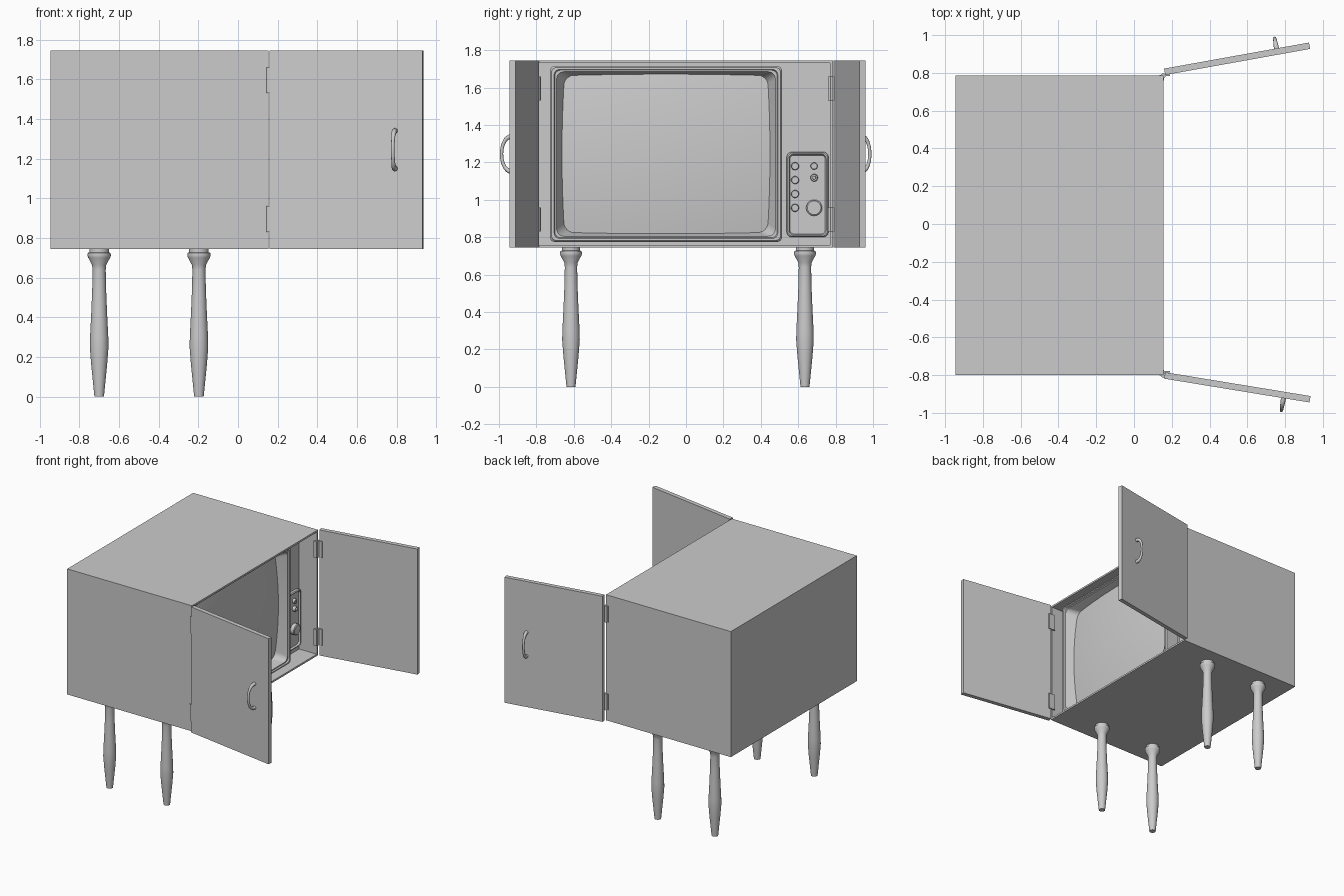
import bpy, bmesh
from math import radians, sin, cos, pi
from mathutils import Matrix, Vector

if "Cube" in bpy.data.objects:
    bpy.data.objects.remove(bpy.data.objects["Cube"])


def finish(name, bm, smooth=True):
    bmesh.ops.recalc_face_normals(bm, faces=bm.faces)
    me = bpy.data.meshes.new(name)
    bm.to_mesh(me)
    bm.free()
    ob = bpy.data.objects.new(name, me)
    bpy.context.collection.objects.link(ob)
    if smooth:
        bpy.ops.object.select_all(action='DESELECT')
        ob.select_set(True)
        bpy.context.view_layer.objects.active = ob
        bpy.ops.object.shade_smooth_by_angle(angle=radians(35))
    return ob


def add_box(bm, lo, hi):
    lo, hi = Vector(lo), Vector(hi)
    m = Matrix.Translation((lo + hi) / 2) @ Matrix.Diagonal((hi - lo).to_4d())
    m[3][3] = 1
    return bmesh.ops.create_cube(bm, size=1, matrix=m)['verts']


def loft(bm, rings, cap_start=False, cap_end=False):
    """Bridge a list of closed point loops."""
    vs = [[bm.verts.new(p) for p in ring] for ring in rings]
    n = len(vs[0])
    for a, b in zip(vs, vs[1:]):
        for i in range(n):
            bm.faces.new((a[i], a[(i + 1) % n], b[(i + 1) % n], b[i]))
    if cap_start:
        bm.faces.new(vs[0])
    if cap_end:
        bm.faces.new(vs[-1])


def round_rect(cy, cz, x, hw, hh, r, seg=6):
    """Rounded rectangle loop in the y-z plane at depth x."""
    pts = []
    for k, (sy, sz) in enumerate(((1, 1), (-1, 1), (-1, -1), (1, -1))):
        for i in range(seg + 1):
            a = (k + i / seg) * pi / 2
            pts.append((x, cy + sy * (hw - r) + r * cos(a), cz + sz * (hh - r) + r * sin(a)))
    return pts


def lathe(name, profile, origin, axis='Z', n=28):
    """Turned solid from (radius, height) pairs."""
    bm = bmesh.new()
    rings = []
    for r, h in profile:
        ring = []
        for i in range(n):
            c, s = r * cos(2 * pi * i / n), r * sin(2 * pi * i / n)
            p = Vector((c, s, h)) if axis == 'Z' else Vector((h, c, s))
            ring.append(p + Vector(origin))
        rings.append(ring)
    loft(bm, rings, True, True)
    return finish(name, bm)


# Cabinet: box with a shallow recess in its +x face
bm = bmesh.new()
add_box(bm, (-0.945, -0.80, 0.745), (0.155, 0.785, 1.745))
bm.faces.ensure_lookup_table()
bmesh.ops.recalc_face_normals(bm, faces=bm.faces)
front = max(bm.faces, key=lambda f: f.calc_center_median().x)
bmesh.ops.inset_region(bm, faces=[front], thickness=0.02)
ext = bmesh.ops.extrude_discrete_faces(bm, faces=[front])['faces'][0]
bmesh.ops.translate(bm, verts=ext.verts, vec=(-0.155, 0, 0))
finish('cabinet', bm, False)

# Screen surround: stepped rim with tapered inner walls
CY, CZ = -0.107, 1.245
bm = bmesh.new()
loft(bm, [round_rect(CY, CZ, *p) for p in (
    (0.0, 0.62, 0.47, 0.025), (0.10, 0.62, 0.47, 0.025), (0.11, 0.612, 0.462, 0.025),
    (0.11, 0.598, 0.452, 0.03), (0.10, 0.594, 0.448, 0.03), (0.10, 0.585, 0.440, 0.04),
    (-0.04, 0.515, 0.405, 0.06))])
finish('screen_surround', bm)

# Screen: bulging glass that cuts into the tapered walls
bm = bmesh.new()
bmesh.ops.create_grid(bm, x_segments=24, y_segments=20, size=1)
for v in bm.verts:
    u, w = v.co.x, v.co.y
    v.co = (0.075 - 0.035 * u * u - 0.03 * w * w, CY + 0.572 * u, CZ + 0.435 * w)
screen = finish('screen', bm)
if screen.data.polygons[0].normal.x < 0:
    screen.data.flip_normals()

# Control panel with raised rim
bm = bmesh.new()
loft(bm, [round_rect(0.65, 1.028, *p) for p in (
    (0.0, 0.112, 0.228, 0.03), (0.02, 0.112, 0.228, 0.03), (0.026, 0.106, 0.222, 0.026),
    (0.026, 0.100, 0.216, 0.024), (0.012, 0.094, 0.210, 0.02))], cap_end=True)
finish('control_panel', bm)


def knob(name, y, z, r, depth):
    lathe(name, [(r, 0.005), (r, depth - 0.005), (r * 0.85, depth)], (0, y, z), 'X', 20)


for i in range(4):
    knob('push_button', 0.583, 1.18 - 0.0745 * i, 0.021, 0.03)
knob('upper_dial', 0.685, 1.18, 0.019, 0.03)
knob('middle_dial', 0.685, 1.118, 0.020, 0.035)
knob('middle_dial_cap', 0.685, 1.118, 0.010, 0.045)
knob('large_dial', 0.685, 0.957, 0.043, 0.045)
bm = bmesh.new()
add_box(bm, (0.02, 0.682, 1.164), (0.038, 0.688, 1.196))
finish('upper_dial_grip', bm, False)

# Turned legs
LEG = [(0.024, 0), (0.027, 0.03), (0.040, 0.16), (0.047, 0.25), (0.046, 0.30), (0.040, 0.42),
       (0.035, 0.54), (0.033, 0.64), (0.036, 0.665), (0.055, 0.70), (0.059, 0.712),
       (0.057, 0.725), (0.049, 0.728), (0.049, 0.75)]
for x in (-0.70, -0.197):
    for y in (-0.615, 0.636):
        lathe('leg', LEG, (x, y, 0))

# Doors with bow handles: side, hinge y, opening angle, handle distance and reach
for side, hy, ang, along, reach in ((1, 0.789, 10.2, 0.605, 0.063), (-1, -0.785, 9.3, 0.64, 0.074)):
    place = Matrix.Translation((0.165, hy, 0)) @ Matrix.Rotation(radians(side * ang), 4, 'Z')
    bm = bmesh.new()
    add_box(bm, (0, min(0, side * 0.034), 0.745), (0.78, max(0, side * 0.034), 1.745))
    bm.transform(place)
    finish('door', bm, False)

    # Handle: arched bar, round section, slightly flared feet
    bm = bmesh.new()
    rings, steps = [], 20
    for i in range(steps + 1):
        t = pi * i / steps
        z = CZ - 0.095 * cos(t)
        out = 0.034 + (reach - 0.009) * sin(t) ** 0.8
        tang = Vector((0, (reach - 0.01) * cos(t), 0.095 * max(sin(t), 0.15))).normalized()
        nrm = Vector((0, tang.z, -tang.y))
        r = 0.009 + 0.004 * abs(cos(t)) ** 4
        rings.append([Vector((along, out, z)) + r * (cos(k * pi / 6) * nrm
                      + sin(k * pi / 6) * Vector((1, 0, 0))) for k in range(12)])
    loft(bm, rings, True, True)
    for dz in (-0.095, 0.095):
        bmesh.ops.create_cone(bm, cap_ends=True, segments=16, radius1=0.014, radius2=0.012, depth=0.012,
                              matrix=Matrix.Translation((along, 0.039, CZ + dz))
                              @ Matrix.Rotation(-pi / 2, 4, 'X'))
    bm.transform(place @ Matrix.Diagonal((1, side, 1, 1)))
    finish('door_handle', bm)

    # Hinges: knuckle plus a leaf wrapped over the cabinet edge
    edge = 0.785 if side > 0 else -0.80
    for z in (0.895, 1.595):
        bm = bmesh.new()
        ys = sorted((edge + side * 0.003, edge - side * 0.026))
        add_box(bm, (0.135, ys[0], z - 0.065), (0.160, ys[1], z + 0.065))
        add_box(bm, (0.158, min(hy, hy - side * 0.006), z - 0.065),
                (0.19, max(hy, hy - side * 0.006) + 0.002, z + 0.065))
        bmesh.ops.create_cone(bm, cap_ends=True, segments=16, radius1=0.013, radius2=0.013,
                              depth=0.13, matrix=Matrix.Translation((0.155, edge, z)))
        finish('hinge', bm)
